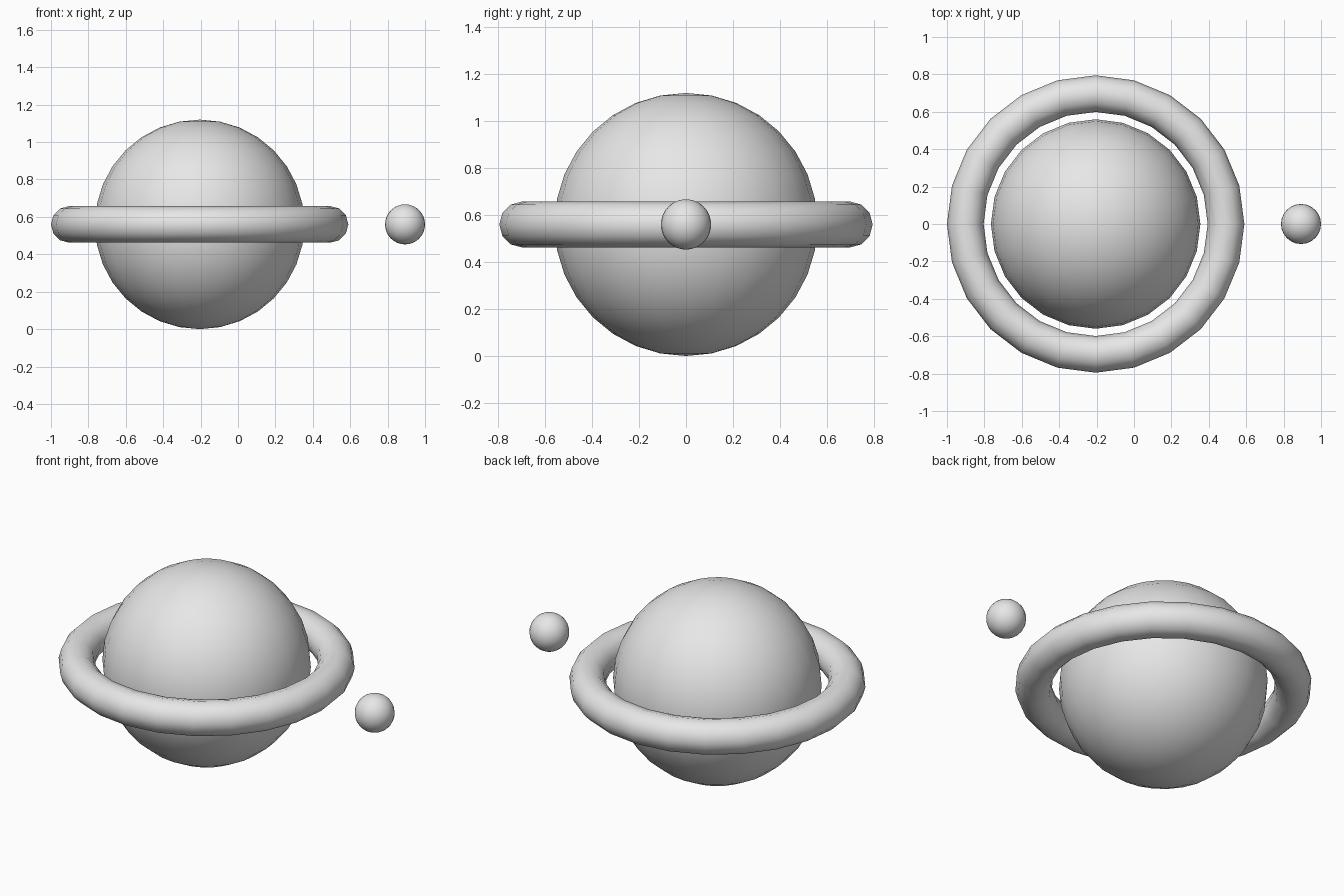
import bpy
import math

if "Cube" in bpy.data.objects:
    bpy.data.objects.remove(bpy.data.objects["Cube"])

grey = bpy.data.materials.new("light grey")
grey.diffuse_color = (0.8, 0.8, 0.8, 1.0)
grey.use_nodes = True
grey.node_tree.nodes["Principled BSDF"].inputs["Base Color"].default_value = grey.diffuse_color

PLANET_X = -0.205
MID_Z = 0.56


def finish(name):
    """Name the new part, colour it and shade it smooth."""
    obj = bpy.context.object
    obj.name = name
    obj.data.materials.append(grey)
    bpy.ops.object.shade_smooth_by_angle(angle=math.radians(40))


def ball(name, x, radius):
    bpy.ops.mesh.primitive_uv_sphere_add(
        segments=24, ring_count=16, radius=radius, location=(x, 0, MID_Z))
    finish(name)


# Planet and its small moon
ball("planet", PLANET_X, 0.56)
ball("moon", 0.893, 0.107)

# Round ring circling the planet
bpy.ops.mesh.primitive_torus_add(
    major_segments=24, minor_segments=12, major_radius=0.697,
    minor_radius=0.098, location=(PLANET_X, 0, MID_Z))
finish("ring")
